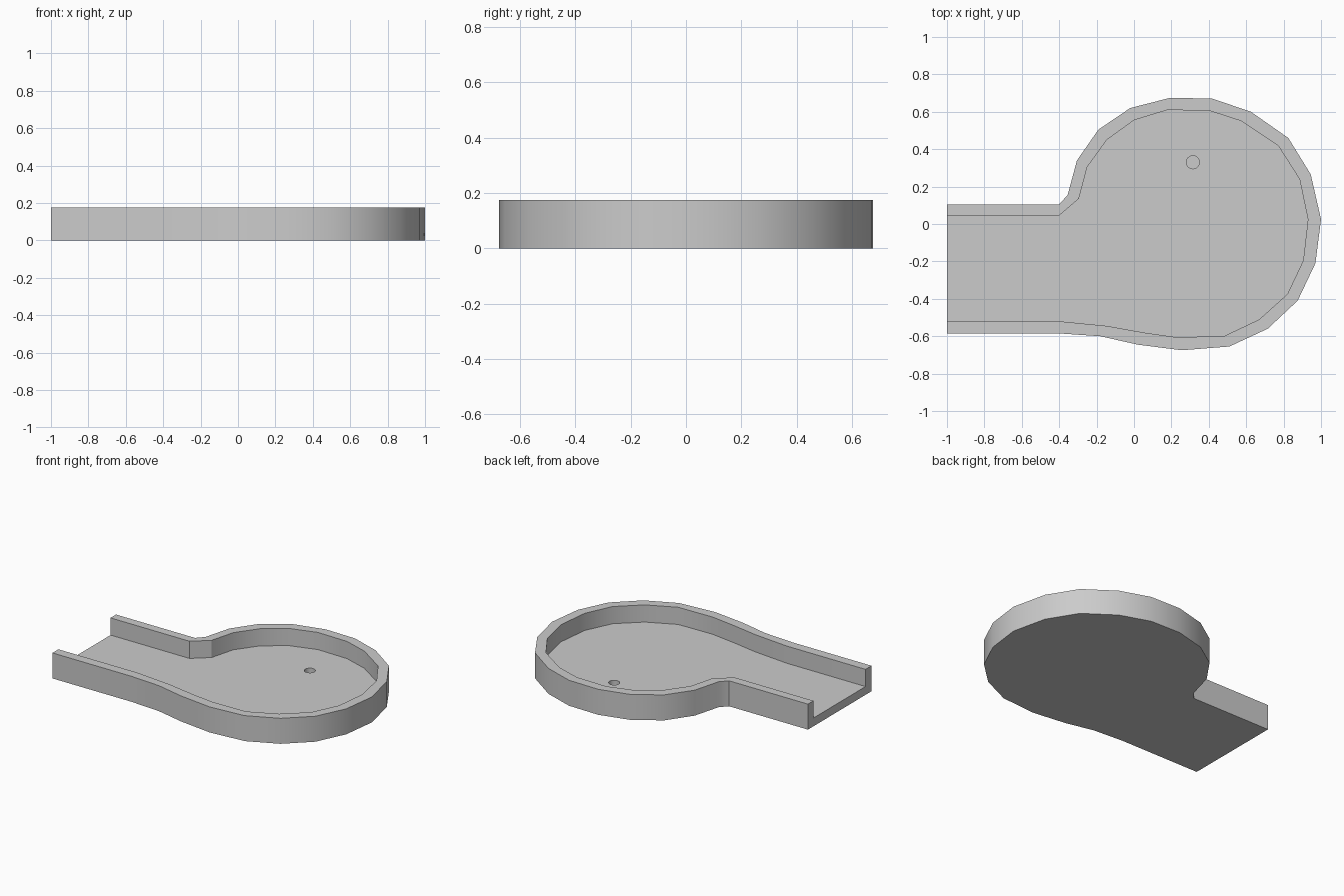
import bpy, bmesh, math

if "Cube" in bpy.data.objects:
    bpy.data.objects.remove(bpy.data.objects["Cube"])

H, FLOOR = 0.175, 0.057          # rim height, floor height
CUP = (0.315, 0.33, 0.035, 0.012)  # cup x, y, radius, bottom height

# Matching outer and inner outlines, from the open end round to the open end
outer = [(-1, .105), (-.4, .105), (-.355, .155), (-.305, .34), (-.19, .505), (-.02, .62),
         (.195, .675), (.42, .67), (.625, .60), (.825, .46), (.945, .265), (1, .025),
         (.97, -.21), (.875, -.41), (.715, -.56), (.51, -.655), (.255, -.675),
         (.02, -.645), (-.18, -.60), (-.4, -.585), (-1, -.585)]
inner = [(-1, .045), (-.4, .045), (-.295, .135), (-.25, .305), (-.145, .45), (0, .555),
         (.18, .61), (.405, .605), (.575, .55), (.77, .42), (.885, .24), (.93, .025),
         (.905, -.195), (.82, -.375), (.67, -.51), (.48, -.60), (.225, -.605),
         (.05, -.58), (-.145, -.545), (-.4, -.52), (-1, -.52)]

bm = bmesh.new()


def ring(points, z):
    return [bm.verts.new((x, y, z)) for x, y in points]


def bridge(a, b, closed=False):
    n = len(a)
    for i in range(n if closed else n - 1):
        j = (i + 1) % n
        bm.faces.new((a[i], a[j], b[j], b[i]))


def loop_edges(vs):
    return [bm.edges.get((a, b)) or bm.edges.new((a, b)) for a, b in zip(vs, vs[1:] + vs[:1])]


# Walls
base, rim_out = ring(outer, 0), ring(outer, H)
rim_in, floor = ring(inner, H), ring(inner, FLOOR)
bridge(base, rim_out)
bridge(rim_out, rim_in)
bridge(rim_in, floor)

# Underside and U-shaped open end
bm.faces.new(base)
bm.faces.new((base[0], rim_out[0], rim_in[0], floor[0],
              floor[-1], rim_in[-1], rim_out[-1], base[-1]))

# Cup sunk into the floor
cx, cy, r, cz = CUP
circle = [(cx + r * math.cos(i * math.tau / 16), cy + r * math.sin(i * math.tau / 16))
          for i in range(16)]
lip, cup = ring(circle, FLOOR), ring(circle, cz)
bridge(lip, cup, True)
bm.faces.new(cup)

# Floor around the cup
bmesh.ops.triangle_fill(bm, edges=loop_edges(floor) + loop_edges(lip),
                        use_beauty=True, normal=(0, 0, 1))
bmesh.ops.recalc_face_normals(bm, faces=bm.faces)

mesh = bpy.data.meshes.new("golf_green")
bm.to_mesh(mesh)
bm.free()
green = bpy.data.objects.new("golf_green", mesh)
bpy.context.collection.objects.link(green)
bpy.context.view_layer.objects.active = green
green.select_set(True)
bpy.ops.object.shade_smooth_by_angle(angle=math.radians(30))
